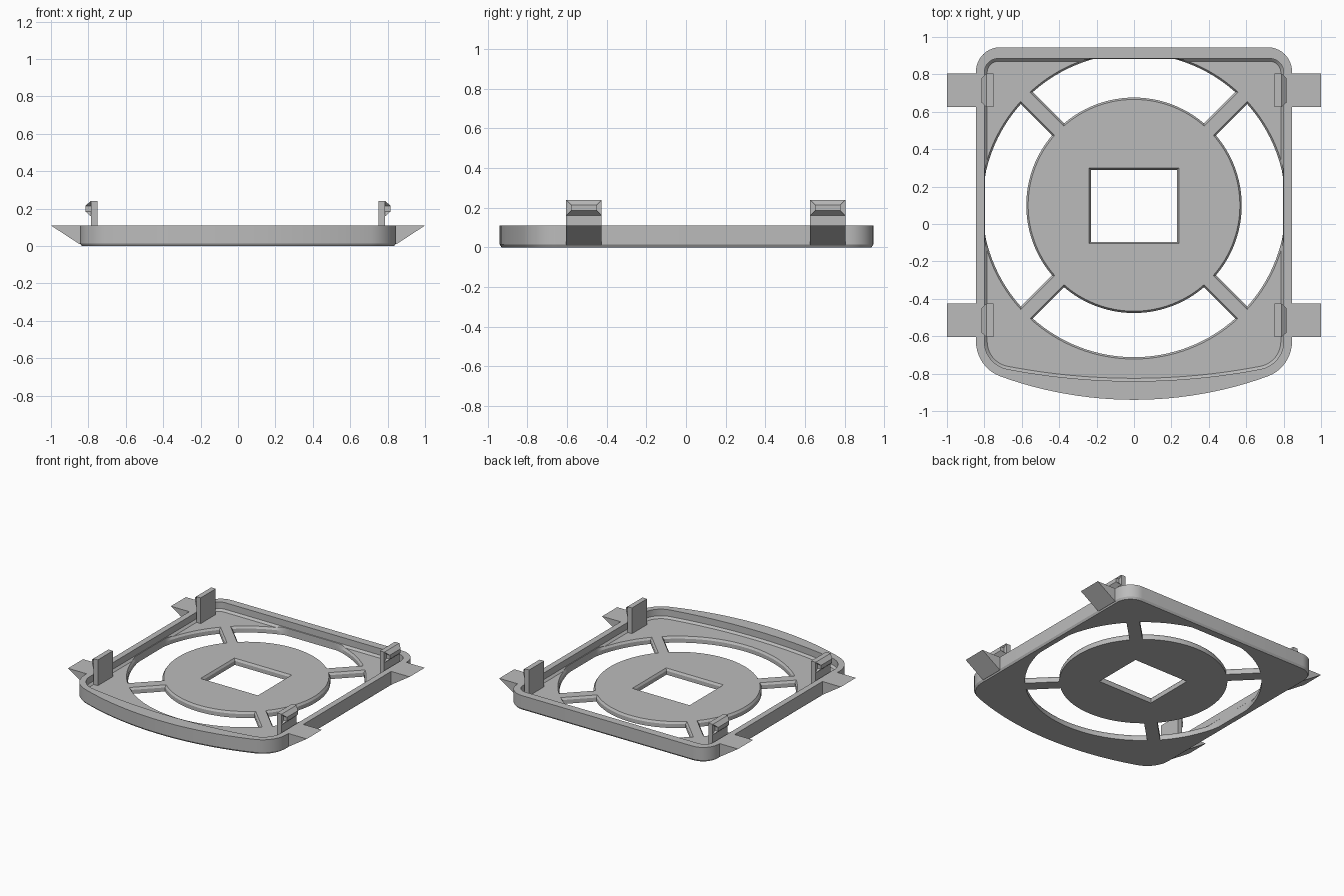
import bpy, bmesh
from math import sin, cos, pi, sqrt, atan2, asin, radians

cube = bpy.data.objects.get("Cube")
if cube:
    bpy.data.objects.remove(cube, do_unlink=True)

grey = bpy.data.materials.new("plain grey")
grey.use_nodes = True
grey.diffuse_color = (0.5, 0.5, 0.5, 1)
grey.node_tree.nodes["Principled BSDF"].inputs["Base Color"].default_value = (0.5, 0.5, 0.5, 1)

CY = 0.1             # centre of the round grille
FLOOR = 0.045        # top of the floor
RIM = 0.11           # top of the rim


def loft(name, levels):
    """Solid through matching outlines, given as (outline, z) from bottom to top."""
    bm = bmesh.new()
    rings = [[bm.verts.new((x, y, z)) for x, y in pts] for pts, z in levels]
    n = len(rings[0])
    bm.faces.new(rings[0][::-1])
    bm.faces.new(rings[-1])
    for low, high in zip(rings, rings[1:]):
        for i in range(n):
            j = (i + 1) % n
            bm.faces.new((low[i], low[j], high[j], high[i]))
    bmesh.ops.recalc_face_normals(bm, faces=bm.faces)
    mesh = bpy.data.meshes.new(name)
    bm.to_mesh(mesh)
    bm.free()
    mesh.materials.append(grey)
    ob = bpy.data.objects.new(name, mesh)
    bpy.context.collection.objects.link(ob)
    return ob


def arc(cx, cy, r, a0, a1, n):
    return [(cx + r * cos(a0 + (a1 - a0) * i / n), cy + r * sin(a0 + (a1 - a0) * i / n))
            for i in range(n + 1)]


def outline(half, back, r_back, front, r_front, bow, inset=0):
    """Rounded frame outline with a bowed front edge."""
    half, back, front = half - inset, back - inset, front + inset
    r_back, r_front, bow = r_back - inset, r_front - inset, bow - inset
    oy = front + bow
    cx = half - r_front
    cy = oy - sqrt((bow - r_front) ** 2 - cx ** 2)
    a = atan2(cy - oy, cx)
    right = arc(0, oy, bow, -pi / 2, a, 12)[:-1]
    right += arc(cx, cy, r_front, a, 0, 10)
    right += arc(half - r_back, back - r_back, r_back, 0, pi / 2, 10)
    left = [(-x, y) for x, y in right[:0:-1]]
    return right + left


def rect(x0, x1, y0, y1):
    return [(x0, y0), (x1, y0), (x1, y1), (x0, y1)]


def opening(turn, grow):
    """One window between two spokes, clipped at the rim."""
    r0, r1, w = 0.572 + 0.004 - grow, 0.812 + grow, 0.045 - grow
    a0, a1 = asin(w / r0), asin(w / r1)
    start = turn - pi / 4
    pts = arc(0, CY, r1, start + a1, start + pi / 2 - a1, 32)
    pts += arc(0, CY, r0, start + pi / 2 - a0, start + a0, 24)
    lim = 0.797
    return [(max(-lim, min(lim, x)), min(0.882, y)) for x, y in pts]


def cut(ob, cutter):
    mod = ob.modifiers.new("cut", "BOOLEAN")
    mod.operation = "DIFFERENCE"
    mod.solver = "EXACT"
    mod.object = cutter
    bpy.context.view_layer.objects.active = ob
    bpy.ops.object.modifier_apply(modifier=mod.name)
    bpy.data.objects.remove(cutter, do_unlink=True)


# Shallow tray with a chamfered bottom edge
outer = (0.845, 0.945, 0.13, -0.94, 0.2, 2.1)
inner = (0.8, 0.885, 0.075, -0.84, 0.15, 3.6)
frame = loft("frame", [(outline(*outer, inset=0.01), 0),
                       (outline(*outer), 0.015), (outline(*outer), RIM)])
cut(frame, loft("cavity", [(outline(*inner, inset=0.015), FLOOR),
                           (outline(*inner), FLOOR + 0.015), (outline(*inner), 0.2)]))

# Round grille: four windows around a disc, with softened upper edges
for k in range(4):
    turn = k * pi / 2
    cut(frame, loft("window", [(opening(turn, 0), -0.05), (opening(turn, 0), 0.03),
                               (opening(turn, 0.01), FLOOR), (opening(turn, 0.01), 0.06)]))

# Square hole in the disc
small, large = rect(-0.23, 0.23, -0.095, 0.29), rect(-0.24, 0.24, -0.105, 0.3)
cut(frame, loft("square_hole", [(small, -0.05), (small, 0.03), (large, FLOOR), (large, 0.1)]))

bpy.ops.object.select_all(action="DESELECT")
frame.select_set(True)
bpy.context.view_layer.objects.active = frame
bpy.ops.object.shade_smooth_by_angle(angle=radians(25))

# Side tabs and snap clips, two on each side
for end, y0 in (("back", 0.625), ("front", -0.605)):
    y1 = y0 + 0.18
    for side, s in (("left", 1), ("right", -1)):
        def side_rect(x0, x1, inset=0):
            return [(s * x, y) for x, y in rect(x0, x1, y0 + inset, y1 - inset)]

        loft(f"{end}_{side}_tab", [(side_rect(0.83, 0.847), 0.01), (side_rect(0.83, 1), RIM)])
        loft(f"{end}_{side}_clip_post", [(side_rect(0.75, 0.787), FLOOR - 0.01),
                                         (side_rect(0.75, 0.787), 0.24)])
        # Hook with all four sides sloped to a narrow outer face
        loft(f"{end}_{side}_clip_hook", [(side_rect(0.78, 0.788), 0.16),
                                         (side_rect(0.78, 0.816, 0.025), 0.185),
                                         (side_rect(0.78, 0.816, 0.025), 0.215),
                                         (side_rect(0.78, 0.788), 0.24)])
